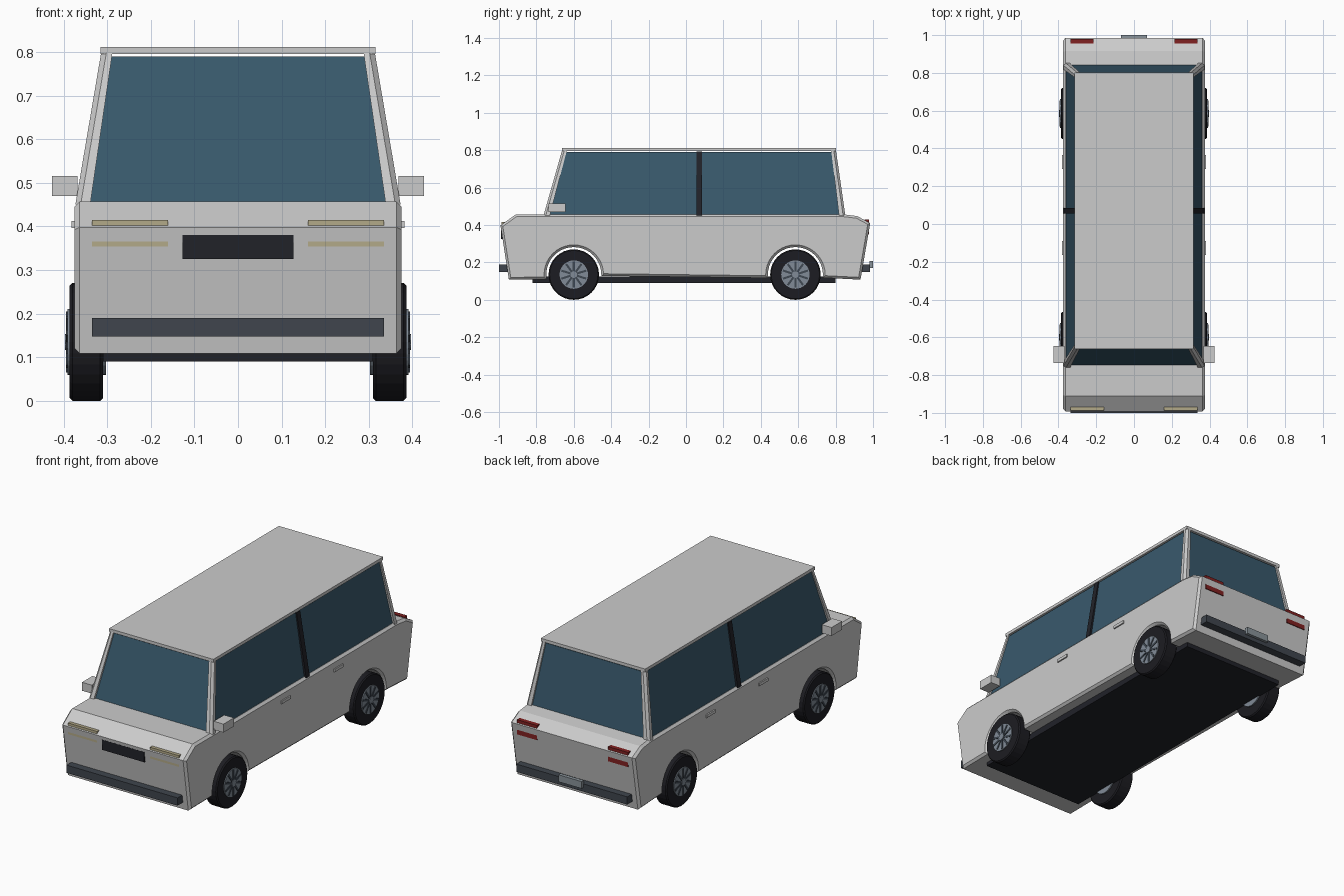
import bpy, bmesh
from math import sin, cos, pi
from mathutils import Matrix, Vector

if "Cube" in bpy.data.objects:
    bpy.data.objects.remove(bpy.data.objects["Cube"])


def material(name, r, g, b):
    m = bpy.data.materials.new(name)
    m.diffuse_color = (r, g, b, 1)
    m.use_nodes = True
    m.node_tree.nodes["Principled BSDF"].inputs["Base Color"].default_value = m.diffuse_color
    return m


GLASS = material("glass_blue", 0.04, 0.10, 0.15)
DARK = material("dark_trim", 0.015, 0.016, 0.022)
BUMPER = material("bumper_grey", 0.05, 0.06, 0.075)
RUBBER = material("rubber", 0.012, 0.012, 0.016)
RIM = material("rim_metal", 0.22, 0.26, 0.31)
SPOKE = material("spoke_dark", 0.05, 0.065, 0.085)
LAMP = material("lamp_cream", 0.45, 0.40, 0.25)
RED = material("lamp_red", 0.22, 0.015, 0.015)
PLATE = material("plate_grey", 0.25, 0.29, 0.32)


def finish(name, bm, mat=None):
    bmesh.ops.recalc_face_normals(bm, faces=bm.faces[:])
    me = bpy.data.meshes.new(name)
    bm.to_mesh(me)
    bm.free()
    ob = bpy.data.objects.new(name, me)
    bpy.context.collection.objects.link(ob)
    if mat:
        me.materials.append(mat)
    return ob


def box(name, x, y, z, mat=None):
    """Box from (min, max) ranges."""
    bm = bmesh.new()
    size = [b - a for a, b in (x, y, z)]
    mid = [(a + b) / 2 for a, b in (x, y, z)]
    bmesh.ops.create_cube(bm, size=1, matrix=Matrix.Translation(mid) @ Matrix.Diagonal((*size, 1)))
    return finish(name, bm, mat)


def loft(name, low, high, mat=None):
    """Solid between two matching outlines."""
    bm = bmesh.new()
    a = [bm.verts.new(p) for p in low]
    b = [bm.verts.new(p) for p in high]
    n = len(a)
    bm.faces.new(a)
    bm.faces.new(b)
    for i in range(n):
        j = (i + 1) % n
        bm.faces.new((a[i], a[j], b[j], b[i]))
    return finish(name, bm, mat)


def sides(x):
    """Mirror an x range to both sides."""
    return (("right", x), ("left", (-x[1], -x[0])))


AXLES = (("front", -0.60), ("rear", 0.585))
AXLE_Z = 0.135

# Body: side profile with wheel arches, extruded and chamfered along both sides
profile = [(-0.947, 0.108)]
for (_, y), (za, zb) in zip(AXLES, ((0.11, 0.128), (0.117, 0.118))):
    profile.append((y - 0.147, za))
    profile += [(y - 0.147 * cos(pi * i / 20), AXLE_Z + 0.147 * sin(pi * i / 20)) for i in range(21)]
    profile.append((y + 0.147, zb))
profile += [(0.933, 0.108), (0.985, 0.41), (0.915, 0.448), (0.84, 0.457), (-0.91, 0.457), (-0.992, 0.398)]
W = 0.375
body = loft("body", [(-W, y, z) for y, z in profile], [(W, y, z) for y, z in profile])
bm = bmesh.new()
bm.from_mesh(body.data)
rims = [e for e in bm.edges if abs(e.verts[0].co.x - e.verts[1].co.x) < 1e-5]
bmesh.ops.bevel(bm, geom=rims, offset=0.012, segments=1, affect='EDGES', profile=0.5)
bm.to_mesh(body.data)
bm.free()

box("underbody", (-0.31, 0.31), (-0.82, 0.80), (0.09, 0.125), DARK)
box("roof", (-0.315, 0.315), (-0.663, 0.802), (0.795, 0.812))

# Corner pillars
Z0, Z1 = 0.45, 0.798
for side, s in (("right", 1), ("left", -1)):
    for end, d, yb, yt in (("front", 1, -0.762, -0.663), ("rear", -1, 0.852, 0.802)):
        def corner(x, y, z, w):
            return [(s * x, y + d * 0.012, z), (s * x, y + d * w, z), (s * (x - 0.015), y + d * w, z),
                    (s * (x - w), y + d * 0.015, z), (s * (x - w), y, z), (s * (x - 0.012), y, z)]
        loft(f"{end}_{side}_pillar", corner(0.373, yb, Z0, 0.034), corner(0.314, yt, Z1, 0.026))

# Windows: thin leaning panes, and the dark centre pillars
G0, G1 = 0.45, 0.79
T = 0.01
for side, s in (("right", 1), ("left", -1)):
    def pane(x, ya, yb, z, t):
        return [(s * x, ya, z), (s * x, yb, z), (s * (x - t), yb, z), (s * (x - t), ya, z)]
    loft(f"{side}_window", pane(0.362, -0.735, 0.825, G0, T), pane(0.309, -0.645, 0.785, G1, T), GLASS)
    loft(f"{side}_centre_pillar", pane(0.373, 0.055, 0.086, G0, 0.02), pane(0.315, 0.055, 0.086, 0.792, 0.02), DARK)
for name, yb, yt, t in (("windscreen", -0.748, -0.655, T), ("rear_window", 0.842, 0.795, -T)):
    def cross(x, y, z):
        return [(-x, y, z), (x, y, z), (x, y + t, z), (-x, y + t, z)]
    loft(name, cross(0.35, yb, G0), cross(0.30, yt, G1), GLASS)

# Front and rear fittings
box("grille", (-0.127, 0.127), (-0.990, -0.95), (0.325, 0.38), DARK)
box("front_bumper", (-0.335, 0.335), (-1.0, -0.95), (0.148, 0.19), BUMPER)
box("rear_bumper", (-0.335, 0.335), (0.935, 0.985), (0.148, 0.19), BUMPER)
box("rear_plate", (-0.07, 0.07), (0.98, 1.0), (0.17, 0.208), PLATE)
for side, x in sides((0.16, 0.335)):
    box(f"{side}_headlight", x, (-0.987, -0.968), (0.354, 0.415), LAMP)
for side, x in sides((0.215, 0.335)):
    box(f"{side}_tail_light", x, (0.955, 0.979), (0.35, 0.43), RED)

# Mirrors and door handles
for side, x in sides((0.368, 0.427)):
    box(f"{side}_mirror", x, (-0.735, -0.645), (0.47, 0.516))
for side, x in sides((0.37, 0.382)):
    for end, y in (("front", -0.165), ("rear", 0.29)):
        box(f"{end}_{side}_handle", x, (y, y + 0.075), (0.396, 0.412))


# Wheels
def disc(name, x, y, radius, seg, mat, bevel=0):
    bm = bmesh.new()
    m = Matrix.Translation(((x[0] + x[1]) / 2, y, AXLE_Z)) @ Matrix.Rotation(pi / 2, 4, 'Y')
    bmesh.ops.create_cone(bm, cap_ends=True, segments=seg, radius1=radius, radius2=radius,
                          depth=x[1] - x[0], matrix=m)
    if bevel:
        edges = [e for e in bm.edges if any(len(f.verts) > 4 for f in e.link_faces)]
        bmesh.ops.bevel(bm, geom=edges, offset=bevel, segments=1, affect='EDGES', profile=0.5)
    return finish(name, bm, mat)


for end, y in AXLES:
    for side, s in (("right", 1), ("left", -1)):
        def span(a, b):
            return tuple(sorted((s * a, s * b)))
        tag = f"{end}_{side}"
        disc(f"{tag}_tyre", span(0.31, 0.386), y, AXLE_Z, 32, RUBBER, 0.006)
        disc(f"{tag}_rim", span(0.303, 0.391), y, 0.076, 32, RIM)
        disc(f"{tag}_hub", span(0.35, 0.397), y, 0.018, 16, RIM)
        bm = bmesh.new()
        for i in range(10):
            m = (Matrix.Translation((s * 0.389, y, AXLE_Z)) @ Matrix.Rotation(i * pi / 5, 4, 'X')
                 @ Matrix.Translation((0, 0, 0.042)) @ Matrix.Diagonal((0.01, 0.011, 0.056, 1)))
            bmesh.ops.create_cube(bm, size=1, matrix=m)
        finish(f"{tag}_spokes", bm, SPOKE)
